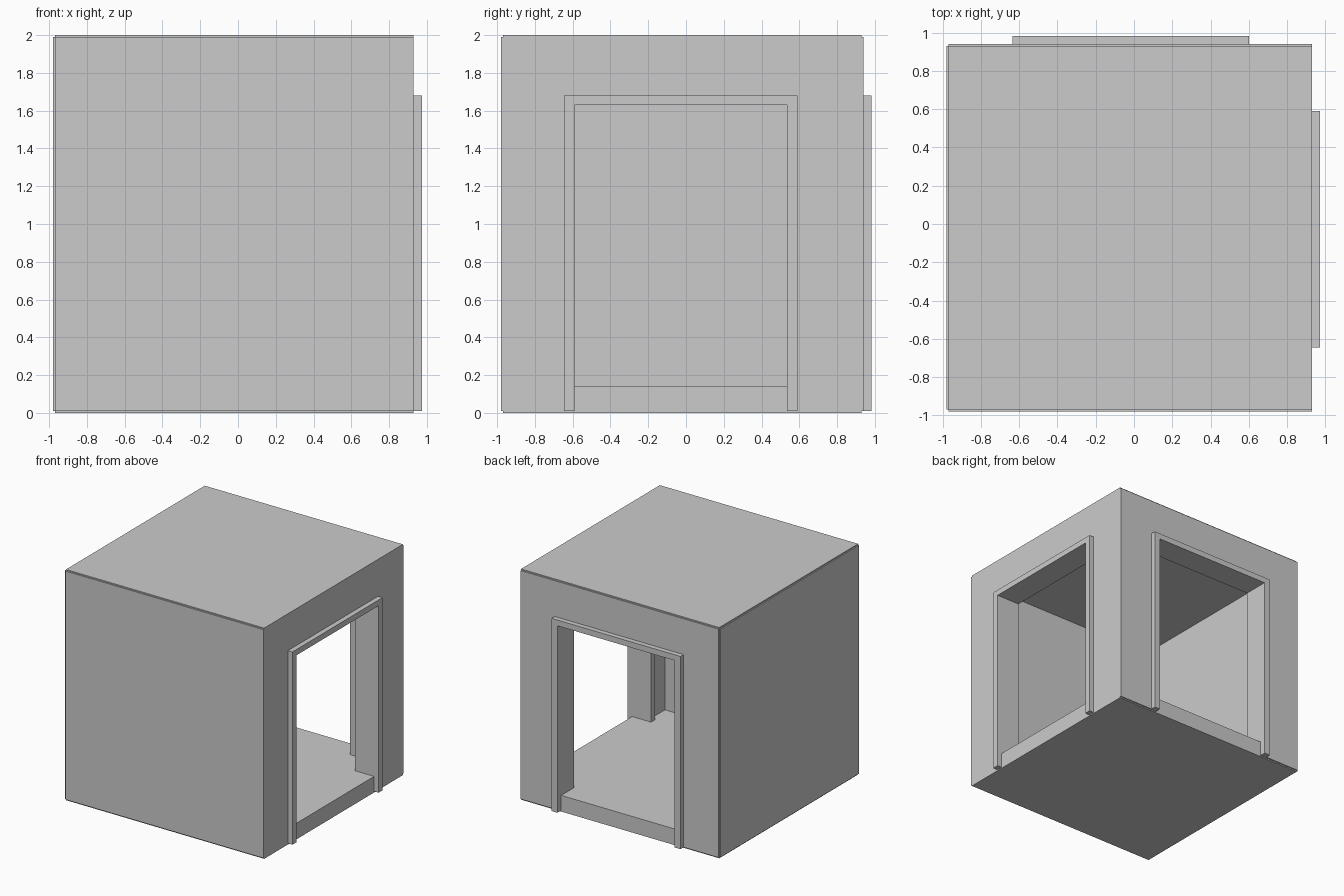
import bpy, bmesh
from mathutils import Vector

if "Cube" in bpy.data.objects:
    bpy.data.objects.remove(bpy.data.objects["Cube"])


def finish(name, bm):
    bmesh.ops.recalc_face_normals(bm, faces=bm.faces)
    mesh = bpy.data.meshes.new(name)
    bm.to_mesh(mesh)
    bm.free()
    obj = bpy.data.objects.new(name, mesh)
    bpy.context.collection.objects.link(obj)
    return obj


def box(name, lo, hi):
    bm = bmesh.new()
    bmesh.ops.create_cube(bm, size=1)
    lo, hi = Vector(lo), Vector(hi)
    for v in bm.verts:
        v.co = (lo + hi) / 2 + v.co * (hi - lo)
    return finish(name, bm)


def portal(name, axis, outer, inner, tops, depth):
    """Upside-down U profile extruded through the wall along x or y."""
    z0 = 0.01
    (a, b), (c, d) = outer, inner
    top, door_top = tops
    prof = [(a, z0), (a, top), (b, top), (b, z0),
            (d, z0), (d, door_top), (c, door_top), (c, z0)]
    near, far = depth
    if axis == 'x':
        pts = [(near, s, z) for s, z in prof]
        move = (far - near, 0, 0)
    else:
        pts = [(s, near, z) for s, z in prof]
        move = (0, far - near, 0)
    bm = bmesh.new()
    face = bm.faces.new([bm.verts.new(p) for p in pts])
    ext = bmesh.ops.extrude_face_region(bm, geom=[face], use_keep_orig=True)
    verts = [g for g in ext['geom'] if isinstance(g, bmesh.types.BMVert)]
    bmesh.ops.translate(bm, verts=verts, vec=move)
    return finish(name, bm)


T = 0.14                                   # slab thickness
X0, X1, Y0, Y1 = -0.98, 0.93, -0.98, 0.94  # outside of the walls
E = 0.01                                   # small step at the corners

# Floor and roof slabs, set slightly inside the wall faces
for name, z in (("floor", 0), ("roof", 2 - T)):
    box(name, (X0 + E, Y0 + E, z), (X1, Y1 - E, z + T))

# Solid walls
box("front_wall", (X0 + E, Y0, E), (X1, Y0 + T, 2 - E))
box("left_wall", (X0, Y0 + E, E), (X0 + T, Y1 - E, 2 - E))

# Walls with doorways and the trim lining each opening
for side, axis, span, shift, face in (
        ("right", 'x', (Y0, Y1), 0.0, X1),
        ("back", 'y', (X0 + E, X1), 0.01, Y1)):
    trim_out = (-0.645 + shift, 0.59 + shift)
    trim_in = (-0.59 + shift, 0.535 + shift)
    mid = (-0.62 + shift, 0.565 + shift)
    portal(side + "_wall", axis, span, mid, (2 - E, 1.655), (face - T, face))
    portal(side + "_door_frame", axis, trim_out, trim_in, (1.68, 1.63),
           (face - T - 0.042, face + 0.043))
